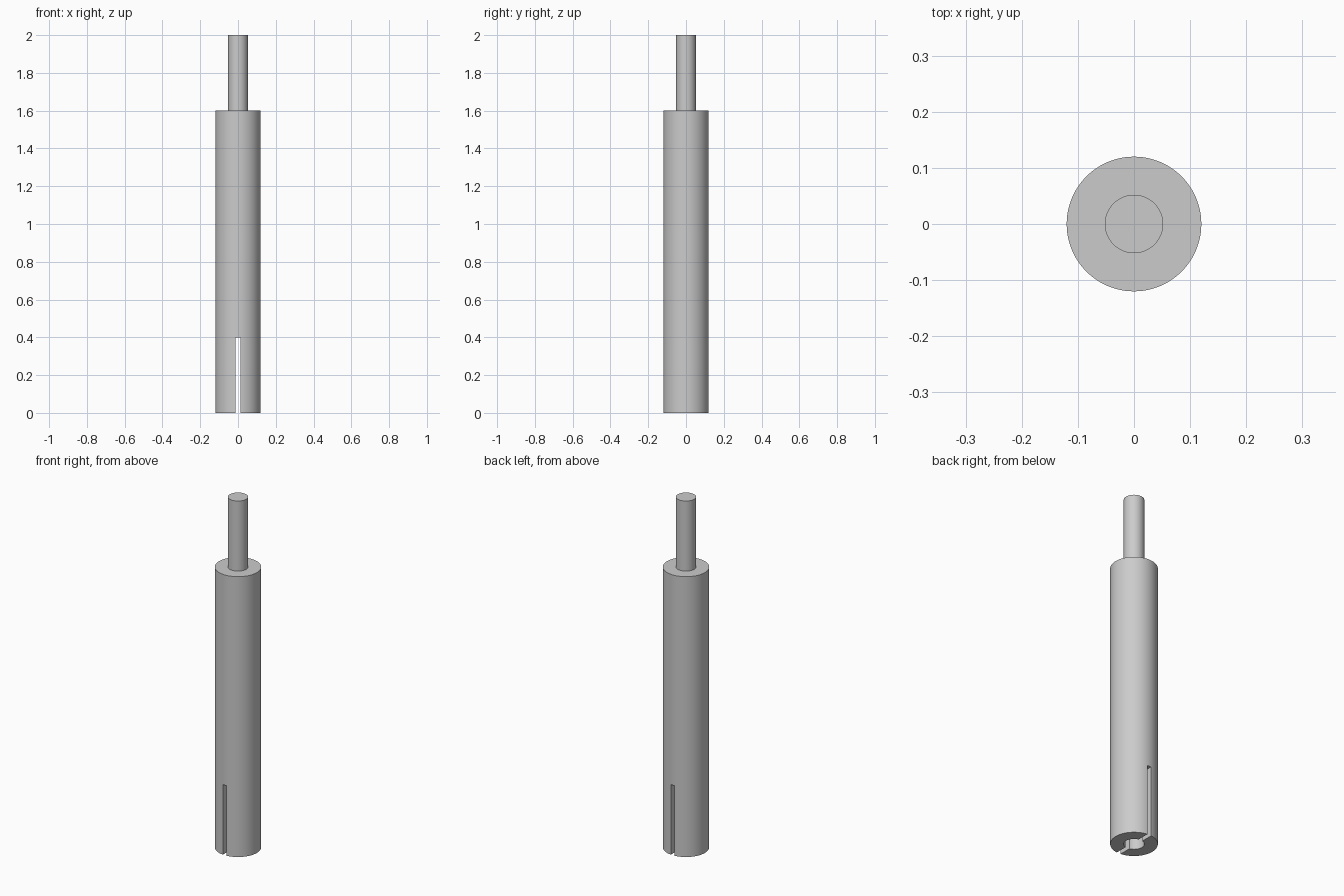
import bpy
import bmesh
import math

cube = bpy.data.objects.get("Cube")
if cube:
    bpy.data.objects.remove(cube, do_unlink=True)

SEGMENTS = 96
BODY_R, PIN_R = 0.12, 0.052
SHOULDER_Z, TOP_Z = 1.6, 2.0
SLOT_W, SLOT_H, BORE_H = 0.024, 0.4, 0.402

grey = bpy.data.materials.new("plain grey")
grey.use_nodes = True
colour = (0.6, 0.6, 0.6, 1)
grey.diffuse_color = colour
grey.node_tree.nodes["Principled BSDF"].inputs["Base Color"].default_value = colour


def finish(name, bm):
    """Turn a bmesh into a named grey object."""
    bmesh.ops.recalc_face_normals(bm, faces=bm.faces)
    mesh = bpy.data.meshes.new(name)
    bm.to_mesh(mesh)
    bm.free()
    mesh.materials.append(grey)
    obj = bpy.data.objects.new(name, mesh)
    bpy.context.collection.objects.link(obj)
    return obj


def lathe(name, profile):
    """Revolve (radius, height) points about z, closing both ends with discs."""
    bm = bmesh.new()
    rings = []
    for r, z in profile:
        rings.append([bm.verts.new((r * math.cos(a), r * math.sin(a), z))
                      for a in (math.tau * i / SEGMENTS for i in range(SEGMENTS))])
    for low, high in zip(rings, rings[1:]):
        for i in range(SEGMENTS):
            j = (i + 1) % SEGMENTS
            bm.faces.new((low[i], low[j], high[j], high[i]))
    bm.faces.new(rings[0])
    bm.faces.new(rings[-1])
    return finish(name, bm)


# Shaft with a socket in its foot and a narrow pin on top
shaft = lathe("slotted_shaft", [
    (PIN_R, BORE_H), (PIN_R, 0), (BODY_R, 0),
    (BODY_R, SHOULDER_Z), (PIN_R, SHOULDER_Z), (PIN_R, TOP_Z)])

# Slot running front to back through the foot
bm = bmesh.new()
bmesh.ops.create_cube(bm, size=1)
bmesh.ops.scale(bm, vec=(SLOT_W, 0.5, SLOT_H * 2), verts=bm.verts)
cutter = finish("slot_cutter", bm)
cutter.hide_render = True

cut = shaft.modifiers.new("slot", "BOOLEAN")
cut.operation = "DIFFERENCE"
cut.solver = "EXACT"
cut.object = cutter

bpy.ops.object.select_all(action="DESELECT")
shaft.select_set(True)
bpy.context.view_layer.objects.active = shaft
bpy.ops.object.modifier_apply(modifier=cut.name)
bpy.data.objects.remove(cutter, do_unlink=True)
bpy.ops.object.shade_smooth_by_angle(angle=math.radians(30))
